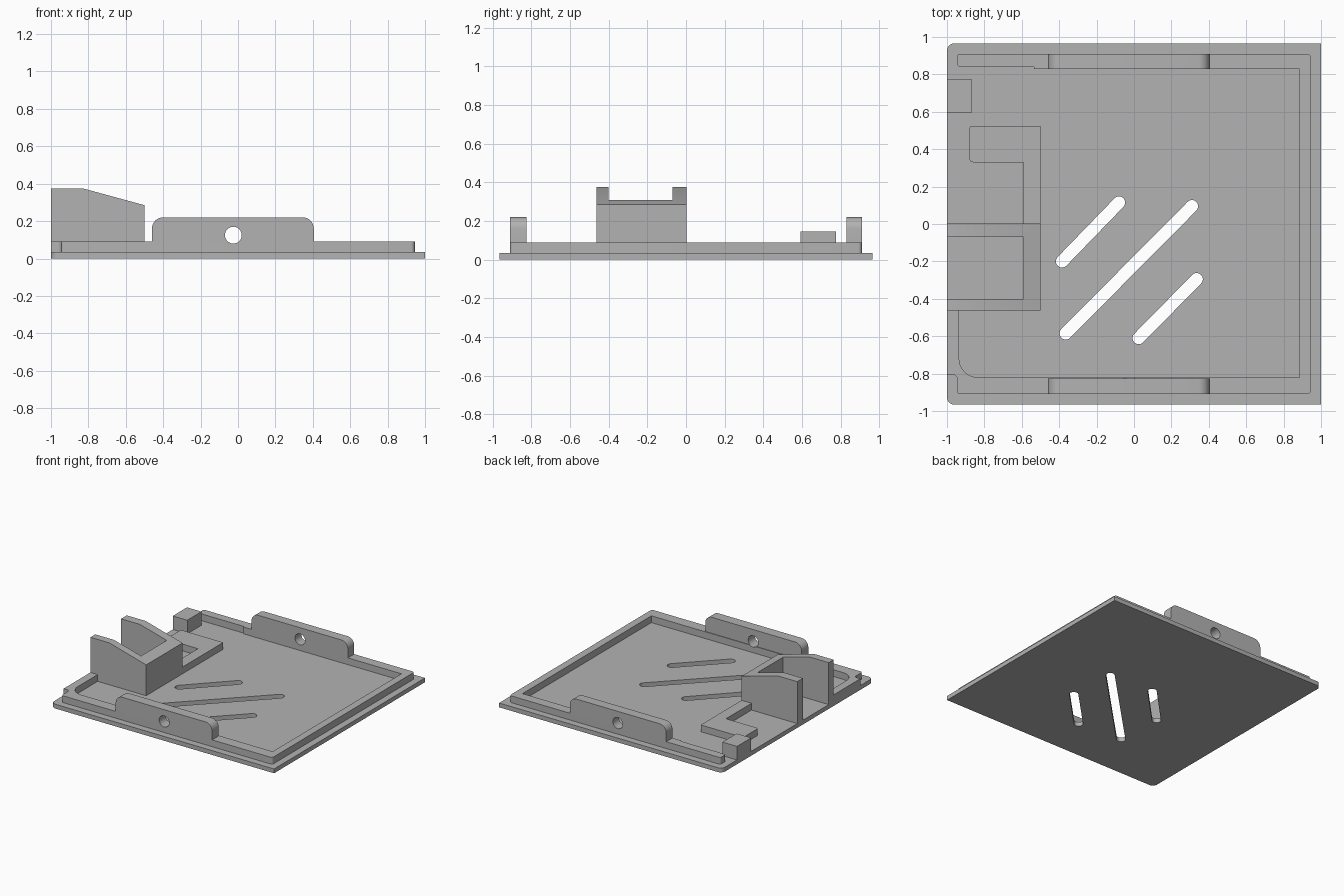
import bpy, bmesh, math
from mathutils import Vector

if "Cube" in bpy.data.objects:
    bpy.data.objects.remove(bpy.data.objects["Cube"], do_unlink=True)

grey = bpy.data.materials.new("plain grey")
grey.use_nodes = True
grey.diffuse_color = (0.45, 0.45, 0.45, 1)
grey.node_tree.nodes["Principled BSDF"].inputs["Base Color"].default_value = (0.45, 0.45, 0.45, 1)

FLOOR, RIM = 0.035, 0.09


def rounded(corners, steps=8):
    """Turn (a, b, radius) corners into an outline with filleted corners."""
    out = []
    n = len(corners)
    for i, (a, b, r) in enumerate(corners):
        p = Vector((a, b))
        if r == 0:
            out.append(p)
            continue
        d1 = (Vector(corners[i - 1][:2]) - p).normalized()
        d2 = (Vector(corners[(i + 1) % n][:2]) - p).normalized()
        centre = p + (d1 + d2) * r
        for k in range(steps + 1):
            t = math.pi / 2 * k / steps
            out.append(centre - d2 * r * math.cos(t) - d1 * r * math.sin(t))
    return out


def prism(name, outline, low, high, axis="z"):
    """Extrude an outline along z (outline in x, y) or along y (outline in x, z)."""
    bm = bmesh.new()

    def place(p, h):
        return (p[0], p[1], h) if axis == "z" else (p[0], h, p[1])

    bottom = [bm.verts.new(place(p, low)) for p in outline]
    top = [bm.verts.new(place(p, high)) for p in outline]
    bm.faces.new(bottom)
    bm.faces.new(top)
    n = len(outline)
    for i in range(n):
        j = (i + 1) % n
        bm.faces.new((bottom[i], bottom[j], top[j], top[i]))
    bmesh.ops.recalc_face_normals(bm, faces=bm.faces)
    mesh = bpy.data.meshes.new(name)
    bm.to_mesh(mesh)
    bm.free()
    mesh.materials.append(grey)
    ob = bpy.data.objects.new(name, mesh)
    bpy.context.collection.objects.link(ob)
    return ob


def rect(x0, x1, y0, y1):
    return [(x0, y0), (x1, y0), (x1, y1), (x0, y1)]


def activate(ob):
    bpy.ops.object.select_all(action="DESELECT")
    ob.select_set(True)
    bpy.context.view_layer.objects.active = ob


def cut(ob, cutter):
    activate(ob)
    mod = ob.modifiers.new("cut", "BOOLEAN")
    mod.operation = "DIFFERENCE"
    mod.solver = "EXACT"
    mod.object = cutter
    bpy.ops.object.modifier_apply(modifier=mod.name)


def capsule(a, b, r, steps=10):
    a, b = Vector(a), Vector(b)
    ang = math.atan2(b.y - a.y, b.x - a.x)
    pts = []
    for end, start in ((b, ang - math.pi / 2), (a, ang + math.pi / 2)):
        for k in range(steps + 1):
            t = start + math.pi * k / steps
            pts.append(end + Vector((math.cos(t), math.sin(t))) * r)
    return pts


# Base plate, rounded on one side only
plate = prism("base_plate", rounded([
    (-1, -0.966, 0.04), (1, -0.966, 0), (1, 0.966, 0), (-1, 0.966, 0.04)]), 0, FLOOR)

# Diagonal vent slots
for a, b in (((-0.385, -0.2), (-0.08, 0.115)),
             ((-0.365, -0.585), (0.31, 0.095)),
             ((0.025, -0.61), (0.335, -0.295))):
    cutter = prism("slot_cutter", capsule(a, b, 0.033), -0.1, 0.2)
    cut(plate, cutter)
    bpy.data.objects.remove(cutter, do_unlink=True)

# Raised rim, open along part of one side
rim = prism("rim_wall", rounded([
    (-0.945, 0.84, 0.015), (-0.535, 0.84, 0), (-0.535, 0.83, 0),
    (0.885, 0.83, 0), (0.885, -0.82, 0), (-0.935, -0.82, 0.1),
    (-0.935, -0.462, 0), (-1, -0.462, 0), (-1, -0.805, 0),
    (-0.945, -0.805, 0.025), (-0.945, -0.91, 0.015), (0.945, -0.91, 0.02),
    (0.945, 0.91, 0.02), (-0.945, 0.91, 0.015)]), FLOOR, RIM)

# Side tabs with rounded tops
tab_outline = rounded([(-0.46, RIM, 0), (0.405, RIM, 0),
                       (0.405, 0.22, 0.06), (-0.46, 0.22, 0.06)])
front_tab = prism("front_tab", tab_outline, -0.91, -0.825, "y")
back_tab = prism("back_tab", tab_outline, 0.83, 0.91, "y")

# Round hole through both tabs and the rim below them
hole = [(-0.025 + 0.045 * math.cos(k * math.pi / 16),
         0.125 + 0.045 * math.sin(k * math.pi / 16)) for k in range(32)]
cutter = prism("hole_cutter", hole, -1.2, 1.2, "y")
for ob in (rim, front_tab, back_tab):
    cut(ob, cutter)
bpy.data.objects.remove(cutter, do_unlink=True)

# Socket bracket: sloped block with a pocket open at the edge
bracket = prism("socket_bracket", [
    (-1, FLOOR), (-0.5, FLOOR), (-0.5, 0.285), (-0.83, 0.375), (-1, 0.375)],
    -0.462, 0.003, "y")
cutter = prism("pocket_cutter", rect(-1.2, -0.59, -0.4, -0.07), FLOOR - 0.1, 0.6)
cut(bracket, cutter)
bpy.data.objects.remove(cutter, do_unlink=True)

# Low L-shaped ledge beside the bracket
ledge = prism("ledge", rounded([
    (-0.59, 0.003, 0), (-0.5, 0.003, 0), (-0.5, 0.525, 0),
    (-0.88, 0.525, 0.015), (-0.88, 0.33, 0.02), (-0.59, 0.33, 0)]), FLOOR, RIM)

# Small corner stop block
block = prism("stop_block", rect(-1, -0.87, 0.593, 0.775), FLOOR, 0.145)

for ob in (plate, rim, front_tab, back_tab, bracket, ledge, block):
    activate(ob)
    bpy.ops.object.shade_smooth_by_angle(angle=math.radians(30))
